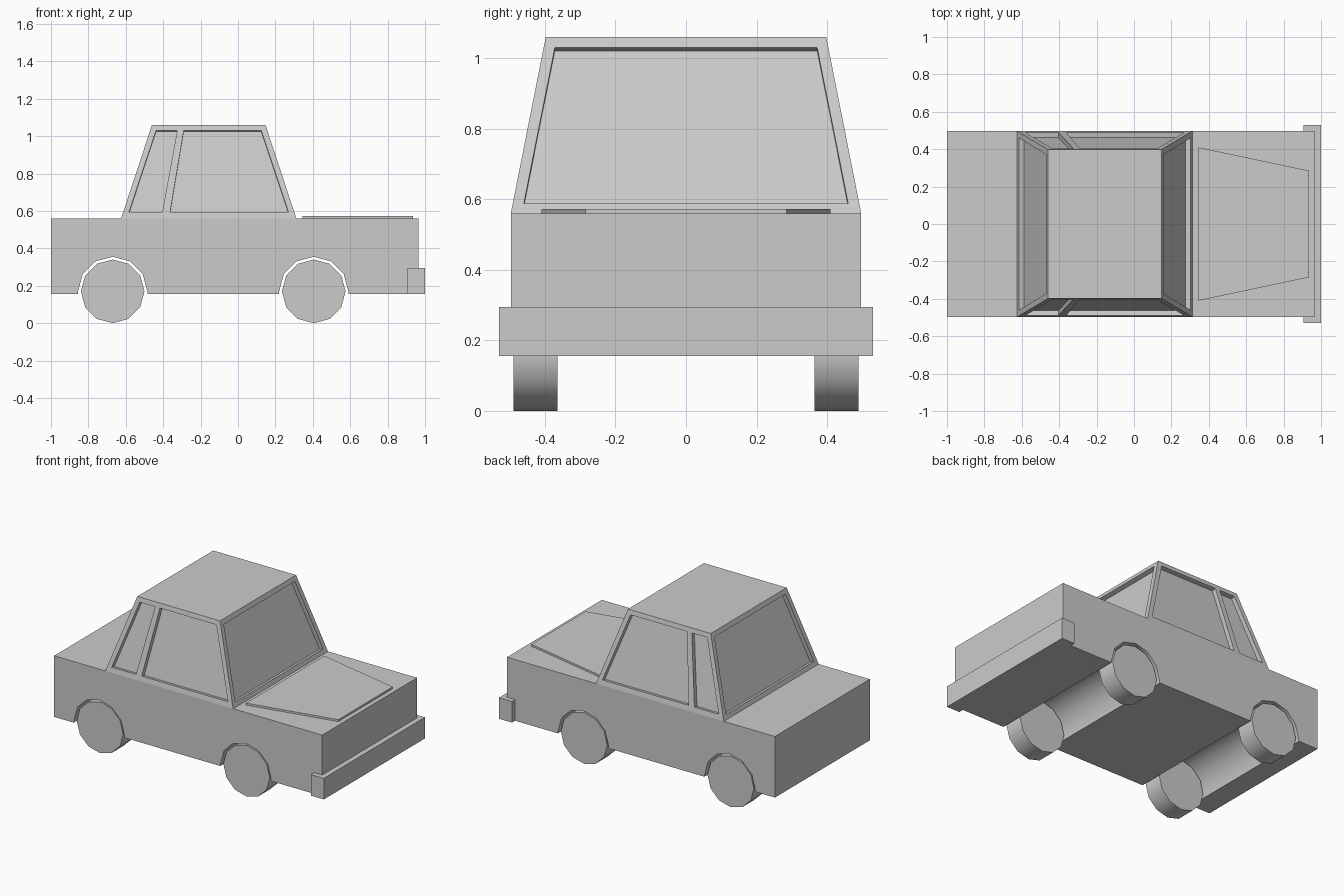
import bpy, bmesh, math
from mathutils import Vector

if "Cube" in bpy.data.objects:
    bpy.data.objects.remove(bpy.data.objects["Cube"])


def make_prism(name, points, offset, smooth=False):
    """Extrude a planar loop of points by an offset vector."""
    bm = bmesh.new()
    face = bm.faces.new([bm.verts.new(p) for p in points])
    new = bmesh.ops.extrude_face_region(bm, geom=[face])["geom"]
    verts = [g for g in new if isinstance(g, bmesh.types.BMVert)]
    bmesh.ops.translate(bm, verts=verts, vec=offset)
    if not any(f is face for f in bm.faces) or len(bm.faces) < len(points) + 2:
        bm.faces.new([v for v in bm.verts if v not in verts])
    bmesh.ops.recalc_face_normals(bm, faces=bm.faces)
    mesh = bpy.data.meshes.new(name)
    bm.to_mesh(mesh)
    bm.free()
    obj = bpy.data.objects.new(name, mesh)
    bpy.context.collection.objects.link(obj)
    if smooth:
        bpy.ops.object.select_all(action='DESELECT')
        obj.select_set(True)
        bpy.context.view_layer.objects.active = obj
        bpy.ops.object.shade_smooth_by_angle(angle=math.radians(35))
    return obj


AXLES = {"rear": -0.67, "front": 0.405}
HUB_Z, BOTTOM, DECK, ROOF = 0.17, 0.155, 0.56, 1.06

# Lower body with wheel arches running across the full width
profile = [(-1, DECK), (-1, BOTTOM)]
for cx in AXLES.values():
    profile.append((cx - 0.187, BOTTOM))
    for i in range(7):
        a = math.pi * (1 - i / 6)
        profile.append((cx + 0.185 * math.cos(a), HUB_Z + 0.185 * math.sin(a)))
    profile.append((cx + 0.187, BOTTOM))
profile += [(0.965, BOTTOM), (0.965, DECK)]
make_prism("body", [(x, -0.497, z) for x, z in profile], (0, 0.994, 0), True)

# Wheels
for end, cx in AXLES.items():
    for side, y in (("right", -0.489), ("left", 0.364)):
        ring = [(cx + 0.17 * math.cos(i * math.pi / 6), y,
                 HUB_Z + 0.17 * math.sin(i * math.pi / 6)) for i in range(12)]
        make_prism(f"{end}_{side}_wheel", ring, (0, 0.125, 0), True)

# Wrap-around front bumper
bumper = [(0.905, -0.53), (1, -0.53), (1, 0.53), (0.905, 0.53),
          (0.905, 0.497), (0.965, 0.497), (0.965, -0.497), (0.905, -0.497)]
make_prism("front_bumper", [(x, y, BOTTOM) for x, y in bumper], (0, 0, 0.14))

# Raised bonnet panel
bonnet = [(0.345, -0.41), (0.935, -0.285), (0.935, 0.285), (0.345, 0.41)]
make_prism("bonnet_panel", [(x, y, DECK) for x, y in bonnet], (0, 0, 0.013))

# Tapered cabin
cabin = make_prism("cabin", [(-0.625, -0.497, DECK), (0.312, -0.497, DECK),
                             (0.312, 0.497, DECK), (-0.625, 0.497, DECK)],
                   (0, 0, ROOF - DECK))
for v in cabin.data.vertices:
    if v.co.z > 0.8:
        v.co.x = 0.147 if v.co.x > 0 else -0.46
        v.co.y = math.copysign(0.398, v.co.y)


def recess(name, points, outward):
    """Sink a window into the cabin with a hidden cutter."""
    p = [Vector(q) for q in points]
    n = (p[1] - p[0]).cross(p[2] - p[0]).normalized()
    if n.dot(Vector(outward)) < 0:
        n = -n
    cutter = make_prism(name, [q - n * 0.028 for q in p], n * 0.05)
    cutter.hide_render = True
    cutter.hide_viewport = True
    cutter.display_type = 'WIRE'
    mod = cabin.modifiers.new(name, 'BOOLEAN')
    mod.operation = 'DIFFERENCE'
    mod.solver = 'EXACT'
    mod.object = cutter


def mix(z, low, high):
    return low + (high - low) * (z - DECK) / (ROOF - DECK)


# Side windows
side_windows = {
    "quarter_window": [(-0.583, 0.593), (-0.405, 0.593), (-0.325, 1.03), (-0.438, 1.03)],
    "door_window": [(-0.363, 0.593), (0.27, 0.593), (0.124, 1.03), (-0.29, 1.03)],
}
for name, pts in side_windows.items():
    for side, s in (("right", -1), ("left", 1)):
        recess(f"{side}_{name}_cutter",
               [(x, s * mix(z, 0.497, 0.398), z) for x, z in pts], (0, s, 0))

# Windscreen and rear window
for name, low, high, s in (("windscreen", 0.312, 0.147, 1),
                           ("rear_window", -0.625, -0.46, -1)):
    pts = [(-0.46, 0.588), (0.46, 0.588), (0.372, 1.03), (-0.372, 1.03)]
    recess(f"{name}_cutter", [(mix(z, low, high), y, z) for y, z in pts], (s, 0, 0))
